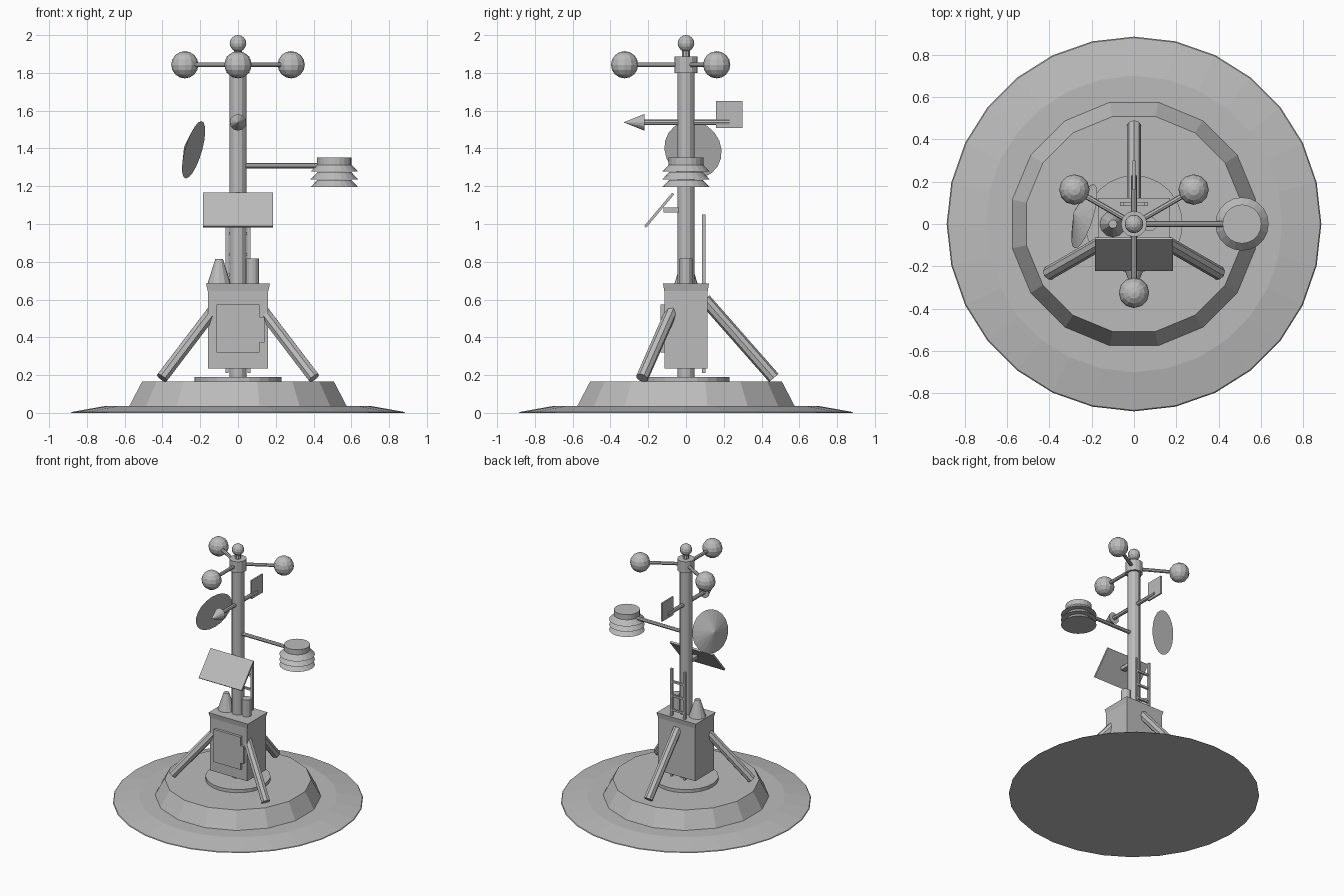
import bpy
from math import radians, sin, cos, pi
from mathutils import Vector, Matrix

cube = bpy.data.objects.get("Cube")
if cube:
    bpy.data.objects.remove(cube, do_unlink=True)

grey = bpy.data.materials.new("plain grey")
grey.use_nodes = True
colour = (0.5, 0.5, 0.5, 1)
grey.diffuse_color = colour
grey.node_tree.nodes["Principled BSDF"].inputs["Base Color"].default_value = colour


def finish(name):
    ob = bpy.context.object
    ob.name = name
    ob.data.materials.clear()
    ob.data.materials.append(grey)
    return ob


def cone(name, a, b, r1, r2, sides=12, turn=0):
    """Cylinder, cone or frustum from point a to point b."""
    a, b = Vector(a), Vector(b)
    axis = b - a
    bpy.ops.mesh.primitive_cone_add(vertices=sides, radius1=r1, radius2=r2, depth=axis.length)
    ob = finish(name)
    spin = axis.to_track_quat('Z', 'Y').to_matrix().to_4x4()
    ob.matrix_world = Matrix.Translation((a + b) / 2) @ spin @ Matrix.Rotation(turn, 4, 'Z')
    return ob


def rod(name, a, b, r, sides=8):
    return cone(name, a, b, r, r, sides)


def box(name, centre, size, tilt=0):
    bpy.ops.mesh.primitive_cube_add(size=1, location=centre, rotation=(tilt, 0, 0))
    ob = finish(name)
    ob.scale = size
    return ob


def ball(name, centre, r):
    bpy.ops.mesh.primitive_uv_sphere_add(segments=12, ring_count=8, radius=r, location=centre)
    return finish(name)


# Ground and plinth
cone("ground_rim", (0, 0, 0), (0, 0, 0.005), 0.885, 0.88, 28)
cone("ground_slope", (0, 0, 0.005), (0, 0, 0.037), 0.88, 0.70, 28)
cone("plinth", (0, 0, 0.03), (0, 0, 0.165), 0.59, 0.518, 16, pi / 16)
cone("mast_foot_plate", (0, 0, 0.16), (0, 0, 0.19), 0.23, 0.23, 24)

# Mast, hub and finial
rod("mast", (0, 0, 0.18), (0, 0, 1.88), 0.045, 12)
rod("rotor_hub", (0, 0, 1.80), (0, 0, 1.887), 0.062, 12)
rod("finial_stem", (0, 0, 1.88), (0, 0, 1.93), 0.02)
ball("finial_ball", (0, 0, 1.956), 0.044)

# Wind cups and tripod legs, three of each
for i in range(3):
    t = radians(-90 + 120 * i)
    d = Vector((cos(t), sin(t), 0))
    rod(f"cup_arm_{i}", Vector((0, 0, 1.843)), d * 0.3 + Vector((0, 0, 1.843)), 0.013)
    ball(f"wind_cup_{i}", d * 0.325 + Vector((0, 0, 1.843)), 0.072)
    rod(f"leg_{i}", Vector((0, 0, 0.185)) - d * 0.465, Vector((0, 0, 0.60)) - d * 0.10, 0.033)

# Equipment cabinet with flared lid and door
box("cabinet", (0, 0, 0.445), (0.32, 0.23, 0.42))
lid = box("cabinet_lid", (0, 0, 0.665), (0.32, 0.23, 0.04))
for v in lid.data.vertices:
    if v.co.z > 0:
        v.co.xy *= 1.06
box("cabinet_door", (0, -0.122, 0.447), (0.23, 0.026, 0.255))
box("door_latch", (0.125, -0.122, 0.44), (0.03, 0.026, 0.135))

# Fittings on the lid
cone("vent_cone", (-0.1, 0, 0.68), (-0.1, 0, 0.815), 0.063, 0.02, 12)
rod("canister", (0.076, 0, 0.68), (0.076, 0, 0.817), 0.034, 12)

# Ladder
for side in (-1, 1):
    box(f"ladder_rail_{side}", (side * 0.057, 0.095, 0.63), (0.016, 0.018, 0.84))
for i in range(7):
    box(f"ladder_rung_{i}", (0, 0.095, 0.29 + 0.11 * i), (0.11, 0.015, 0.015))

# Solar panel
box("solar_panel", (0, -0.142, 1.073), (0.37, 0.23, 0.014), radians(50))
box("panel_bracket", (0, -0.08, 1.075), (0.04, 0.08, 0.026))

# Wind vane
rod("vane_rod", (0, -0.23, 1.538), (0, 0.23, 1.538), 0.015)
cone("vane_arrow", (0, -0.22, 1.538), (0, -0.33, 1.538), 0.044, 0)
box("vane_tail", (0, 0.23, 1.58), (0.012, 0.14, 0.143))

# Tilted dish
facing = Vector((0.92, -0.28, -0.27)).normalized()
middle = Vector((-0.235, 0.037, 1.393))
cone("dish", middle, middle - facing * 0.055, 0.158, 0, 20)

# Louvred sensor shield on its arm
rod("shield_arm", (0, 0, 1.308), (0.5, 0, 1.308), 0.014)
for i in range(3):
    z = 1.195 + 0.041 * i
    cone(f"shield_louvre_{i}", (0.51, 0, z), (0.51, 0, z + 0.038), 0.126, 0.09, 20)
rod("shield_cap", (0.51, 0, 1.305), (0.51, 0, 1.353), 0.092, 20)
